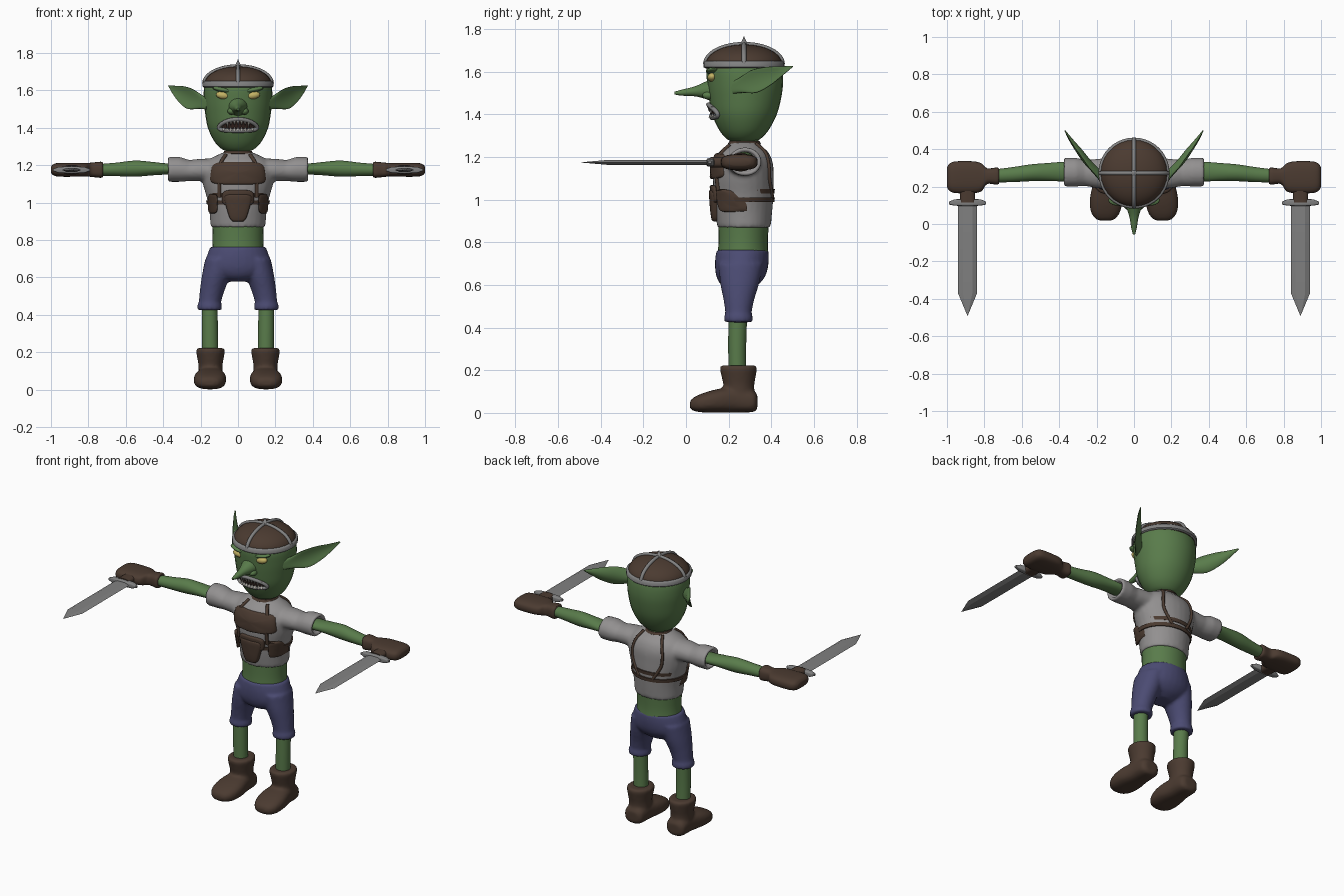
import bpy, bmesh, math
from mathutils import Vector

cube = bpy.data.objects.get("Cube")
if cube:
    bpy.data.objects.remove(cube)


def material(name, r, g, b):
    m = bpy.data.materials.new(name)
    m.use_nodes = True
    m.diffuse_color = (r, g, b, 1)
    m.node_tree.nodes["Principled BSDF"].inputs["Base Color"].default_value = (r, g, b, 1)
    return m


SKIN = material("green_skin", .10, .20, .07)
LEATHER = material("brown_leather", .07, .043, .03)
CLOTH = material("grey_cloth", .29, .28, .28)
TROUSERS = material("blue_cloth", .07, .07, .17)
METAL = material("grey_metal", .22, .22, .22)
EYE = material("yellow_eye", .55, .45, .13)
TOOTH = material("pale_tooth", .40, .38, .34)
DARK = material("dark_mouth", .03, .015, .012)

FRAMES = {"x": ((0, 1, 0), (0, 0, 1)), "y": ((1, 0, 0), (0, 0, 1)), "z": ((1, 0, 0), (0, 1, 0))}


def smooth_path(pts, steps):
    """Catmull-Rom through tuples of any length."""
    out = []
    for i in range(len(pts) - 1):
        p0, p1, p2, p3 = pts[max(i - 1, 0)], pts[i], pts[i + 1], pts[min(i + 2, len(pts) - 1)]
        for k in range(steps):
            t = k / steps
            out.append([b + .5 * t * (c - a + t * (2 * a - 5 * b + 4 * c - d + t * (3 * (b - c) + d - a)))
                        for a, b, c, d in zip(p0, p1, p2, p3)])
    return out + [list(pts[-1])]


def loft(bm, sections, axis="z", n=2, segs=28, steps=4, s=1, bend=0):
    """Skin superellipse sections (x, y, z, half_u, half_v)."""
    u, v = [Vector(d) for d in (FRAMES[axis] if isinstance(axis, str) else axis)]
    rings = []
    for x, y, z, a, b in smooth_path(sections, steps):
        ring = []
        for k in range(segs):
            c, d = math.cos(math.tau * k / segs), math.sin(math.tau * k / segs)
            pu = math.copysign(abs(c) ** (2 / n), c) * max(a, .001)
            pv = math.copysign(abs(d) ** (2 / n), d) * max(b, .001) + bend * a * c * c
            p = Vector((x, y, z)) + u * pu + v * pv
            ring.append(bm.verts.new((p.x * s, p.y, p.z)))
        rings.append(ring)
    for r, q in zip(rings, rings[1:]):
        for k in range(segs):
            j = (k + 1) % segs
            bm.faces.new((r[k], r[j], q[j], q[k]))
    bm.faces.new(rings[0])
    bm.faces.new(rings[-1])


def shade(ob, angle):
    bpy.ops.object.select_all(action="DESELECT")
    ob.select_set(True)
    bpy.context.view_layer.objects.active = ob
    bpy.ops.object.shade_smooth_by_angle(angle=math.radians(angle))


def finish(bm, name, mat, voxel=0, angle=50):
    bmesh.ops.recalc_face_normals(bm, faces=bm.faces)
    me = bpy.data.meshes.new(name)
    bm.to_mesh(me)
    bm.free()
    me.materials.append(mat)
    ob = bpy.data.objects.new(name, me)
    bpy.context.collection.objects.link(ob)
    shade(ob, angle)
    if voxel:  # fuse overlapping volumes into one soft skin
        m = ob.modifiers.new("fuse", "REMESH")
        m.mode, m.voxel_size, m.use_smooth_shade = "VOXEL", voxel, True
        m = ob.modifiers.new("soften", "SMOOTH")
        m.factor, m.iterations = .5, 4
    return ob


def part(name, mat, sections, angle=50, **kw):
    bm = bmesh.new()
    loft(bm, sections, **kw)
    return finish(bm, name, mat, angle=angle)


def tube(name, mat, pts, radius, cyclic=False, steps=5):
    cu = bpy.data.curves.new(name, "CURVE")
    cu.dimensions, cu.bevel_depth, cu.bevel_resolution, cu.use_fill_caps = "3D", radius, 2, True
    path = pts if cyclic else smooth_path(pts, steps)
    sp = cu.splines.new("POLY")
    sp.points.add(len(path) - 1)
    for q, p in zip(sp.points, path):
        q.co = (*p, 1)
    sp.use_cyclic_u = cyclic
    cu.materials.append(mat)
    ob = bpy.data.objects.new(name, cu)
    bpy.context.collection.objects.link(ob)
    shade_ready = bpy.context.view_layer.objects
    bpy.ops.object.select_all(action="DESELECT")
    ob.select_set(True)
    shade_ready.active = ob
    bpy.ops.object.convert(target="MESH")
    shade(bpy.context.object, 60)


def surf(body, x, z, side=-1):
    """Depth of a body's front (-1) or back (1) at x, z."""
    z = min(max(z, body[0][2]), body[-1][2])
    for p, q in zip(body, body[1:]):
        if z <= q[2]:
            t = (z - p[2]) / (q[2] - p[2])
            y, a, b = [p[i] + t * (q[i] - p[i]) for i in (1, 3, 4)]
            return y + side * b * math.sqrt(max(0, 1 - (x / a) ** 2))


def plate(name, mat, body, cx, cz, a, b, thick, n=4, taper=0, segs=32):
    """Pad with a superellipse outline wrapped over a body's front."""
    bm = bmesh.new()
    rings = []
    for k, lift in ((.02, 1), (.3, 1), (.6, 1), (.85, 1), (.95, .9), (1, .55), (1, -.6)):
        ring = []
        for i in range(segs):
            c, d = math.cos(math.tau * i / segs), math.sin(math.tau * i / segs)
            dz = k * math.copysign(abs(d) ** (2 / n), d)
            x = cx + k * a * math.copysign(abs(c) ** (2 / n), c) * (1 + taper * dz)
            z = cz + b * dz
            ring.append(bm.verts.new((x, surf(body, x, z) - thick * lift, z)))
        rings.append(ring)
    for r, q in zip(rings, rings[1:]):
        for i in range(segs):
            j = (i + 1) % segs
            bm.faces.new((r[i], r[j], q[j], q[i]))
    bm.faces.new(rings[0])
    bm.faces.new(rings[-1])
    finish(bm, name, mat)


def ball(name, mat, loc, scale, tilt=0):
    bpy.ops.mesh.primitive_uv_sphere_add(segments=20, ring_count=12, location=loc, rotation=(0, tilt, 0))
    ob = bpy.context.object
    ob.name, ob.scale = name, scale
    ob.data.materials.append(mat)
    shade(ob, 60)


def cone(name, mat, loc, radius, height, down=False):
    bpy.ops.mesh.primitive_cone_add(vertices=12, radius1=radius, depth=height, location=loc,
                                    rotation=(math.pi if down else 0, 0, 0))
    bpy.context.object.name = name
    bpy.context.object.data.materials.append(mat)
    shade(bpy.context.object, 50)


# Head, neck and face
HEAD = [(0, .27, 1.275, .06, .06), (0, .27, 1.29, .092, .085), (0, .272, 1.33, .128, .118),
        (0, .274, 1.40, .161, .152), (0, .277, 1.48, .176, .170), (0, .277, 1.55, .183, .178),
        (0, .272, 1.62, .180, .176), (0, .272, 1.66, .155, .150)]
part("head", SKIN, HEAD)
part("neck", SKIN, [(0, .275, 1.22, .065, .065), (0, .275, 1.32, .065, .065)])
part("nose", SKIN, [(0, .15, 1.515, .065, .065), (0, .09, 1.513, .042, .040), (0, .04, 1.508, .025, .023),
                    (0, -.02, 1.502, .015, .014), (0, -.055, 1.50, .006, .006)], axis="y")
plate("mouth_inside", DARK, HEAD, 0, 1.413, .095, .028, .004, n=2)
lips = []
for i in range(40):
    t = math.tau * i / 40
    x, z = .102 * math.cos(t), 1.411 + .031 * math.sin(t) - 1.2 * (.102 * math.cos(t)) ** 2 + .004
    lips.append((x, surf(HEAD, x, z) - .008, z))
tube("lips", METAL, lips, .011, cyclic=True)
for i in range(-4, 5):
    x = i * .019
    fang = .045 if abs(i) == 3 else .026
    cone("upper_tooth", TOOTH, (x, surf(HEAD, x, 1.42) - .010, 1.437 - fang / 2), .009, fang, True)
    cone("lower_tooth", TOOTH, (x, surf(HEAD, x, 1.40) - .008, 1.397), .008, .024)
EAR_U, EAR_V = Vector((-.25, -.22, .94)).normalized(), Vector((-.72, .62, -.05)).normalized()
for s in (1, -1):
    ball("eye", EYE, (s * .08, .123, 1.574), (.038, .022, .021), s * -.15)
    ball("brow", SKIN, (s * .08, .127, 1.603), (.058, .030, .014), s * -.2)
    ball("nostril", SKIN, (s * .034, .105, 1.489), (.022, .028, .019))
    part("ear", SKIN, [(.150, .225, 1.525, .030, .022), (.185, .265, 1.535, .036, .020),
                       (.240, .330, 1.553, .056, .014), (.290, .395, 1.578, .046, .011),
                       (.335, .450, 1.602, .024, .008), (.370, .500, 1.625, .003, .003)],
         axis=(EAR_U, EAR_V), s=s, bend=-.35)

# Studded leather cap
arc = [i * math.pi / 16 for i in range(9)]
part("cap", LEATHER, [(0, .272, 1.615, .180, .180)] + [
    (0, .272, 1.635 + .093 * math.sin(t), .180 * math.cos(t), .180 * math.cos(t)) for t in arc], steps=2)
part("cap_rim", METAL, [(0, .272, 1.617, .184, .184), (0, .272, 1.622, .190, .190),
                        (0, .272, 1.644, .190, .190), (0, .272, 1.650, .183, .183)], steps=1, segs=40)
for i in range(4):
    dx, dy = ((1, 0), (-1, 0), (0, 1), (0, -1))[i]
    tube("cap_band", METAL, [(dx * .181 * math.cos(t), .272 + dy * .181 * math.cos(t),
                              1.635 + .094 * math.sin(t)) for t in arc], .011, steps=2)
cone("cap_spike", METAL, (0, .272, 1.744), .022, .046)

# Shirt with open sleeves
TORSO = [(0, .272, .87, .147, .125), (0, .270, .95, .153, .135), (0, .270, 1.03, .168, .141),
         (0, .268, 1.10, .188, .143), (0, .268, 1.17, .195, .140), (0, .270, 1.22, .170, .118),
         (0, .272, 1.25, .120, .085), (0, .274, 1.27, .075, .068)]
bm = bmesh.new()
loft(bm, TORSO)
for s in (1, -1):
    loft(bm, [(.08, .27, 1.17, .090, .068), (.20, .27, 1.175, .078, .060), (.26, .273, 1.172, .070, .056),
              (.31, .277, 1.178, .077, .067), (.378, .277, 1.178, .077, .067),
              (.378, .277, 1.178, .058, .048), (.35, .277, 1.178, .058, .048)], axis="x", s=s, steps=1)
finish(bm, "shirt", CLOTH, voxel=.010)
part("waist", SKIN, [(0, .268, .73, .140, .120), (0, .268, .80, .135, .116), (0, .270, .90, .139, .119)])

# Harness
for z in (1.0, 1.04):
    k = .006
    part("belt", LEATHER, [(0, .27, z - .011, .160 + k, .138 + k), (0, .27, z + .011, .165 + k, .141 + k)], steps=1)
plate("chest_plate", LEATHER, TORSO, 0, 1.158, .146, .060, .014, n=5, taper=-.06)
plate("belt_shield", LEATHER, TORSO, 0, 1.025, .085, .043, .016)
plate("belt_pouch", LEATHER, TORSO, 0, .972, .062, .074, .022, n=5, taper=.35)
part("collar_strap", LEATHER, [(0, .274, 1.256, .075, .070), (0, .274, 1.262, .082, .078),
                               (0, .274, 1.275, .074, .070)], steps=1)
for s in (1, -1):
    plate("side_pouch", LEATHER, TORSO, s * .135, .995, .026, .052, .026)
    front = [(.065, 1.255), (.085, 1.225), (.10, 1.19)]
    tube("front_strap", LEATHER, [(s * x, surf(TORSO, x, z) - .003, z) for x, z in front], .010)
    low = [(.10, 1.11), (.10, 1.07), (.10, 1.03)]
    tube("lower_strap", LEATHER, [(s * x, surf(TORSO, x, z) - .003, z) for x, z in low], .010)
    back = [(.065, 1.262), (.09, 1.22), (.105, 1.16), (.10, 1.10), (.075, 1.05), (.05, 1.01)]
    tube("back_strap", LEATHER, [(s * x, surf(TORSO, x, z, 1) + .002, z) for x, z in back], .009)

# Trousers
bm = bmesh.new()
loft(bm, [(0, .265, .765, .148, .122), (0, .262, .71, .168, .126), (0, .258, .65, .176, .118),
          (0, .252, .605, .130, .092), (0, .25, .578, .06, .05)])
for s in (1, -1):
    loft(bm, [(.10, .257, .70, .075, .105), (.118, .252, .61, .075, .092), (.138, .248, .53, .066, .072),
              (.150, .246, .47, .060, .062), (.152, .246, .452, .066, .067), (.152, .246, .425, .066, .066)], s=s)
finish(bm, "trousers", TROUSERS, voxel=.010)

for s in (1, -1):
    # Legs and boots
    part("shin", SKIN, [(.152, .243, .46, .042, .044), (.150, .240, .30, .043, .042),
                        (.148, .242, .15, .043, .042)], s=s)
    bm = bmesh.new()
    loft(bm, [(.147, .248, .04, .066, .078), (.147, .248, .12, .064, .072), (.147, .247, .165, .070, .079),
              (.147, .246, .205, .077, .087), (.147, .246, .223, .073, .083)], s=s)
    loft(bm, [(.147, .335, .052, .035, .030), (.147, .315, .054, .062, .050), (.147, .23, .062, .070, .060),
              (.149, .14, .056, .086, .054), (.152, .07, .046, .080, .043), (.153, .03, .040, .055, .028),
              (.153, .018, .038, .03, .014)], axis="y", n=2.6, s=s)
    finish(bm, "boot", LEATHER, voxel=.009)

    # Arms and gloves
    part("arm", SKIN, [(.30, .28, 1.178, .050, .032), (.38, .28, 1.180, .052, .030), (.46, .278, 1.182, .048, .036),
                       (.55, .274, 1.182, .045, .043), (.65, .264, 1.178, .040, .036),
                       (.76, .256, 1.175, .034, .030)], axis="x", s=s)
    part("glove", LEATHER, [(.722, .256, 1.176, .040, .038), (.735, .256, 1.176, .046, .043),
                            (.785, .256, 1.176, .042, .038), (.815, .25, 1.176, .074, .036),
                            (.86, .25, 1.176, .085, .037), (.95, .25, 1.176, .085, .037),
                            (.985, .25, 1.176, .074, .031), (1.0, .25, 1.176, .052, .016)],
         axis="x", n=2.8, s=s)

    # Short swords
    part("sword_grip", LEATHER, [(.89, .20, 1.176, .040, .026), (.89, .115, 1.176, .040, .024)],
         axis="y", n=3, steps=1, s=s)
    part("sword_guard", METAL, [(.792, .112, 1.175, .008, .006), (.82, .115, 1.175, .017, .016),
                                (.89, .115, 1.175, .019, .020), (.96, .115, 1.175, .017, .016),
                                (.988, .112, 1.175, .008, .006)], axis="x", n=4, steps=1, s=s)
    part("sword_blade", METAL, [(.89, .11, 1.175, .051, .013), (.89, -.37, 1.175, .051, .013),
                                (.89, -.49, 1.175, .001, .001)], axis="y", segs=6, steps=1, angle=10, s=s)
